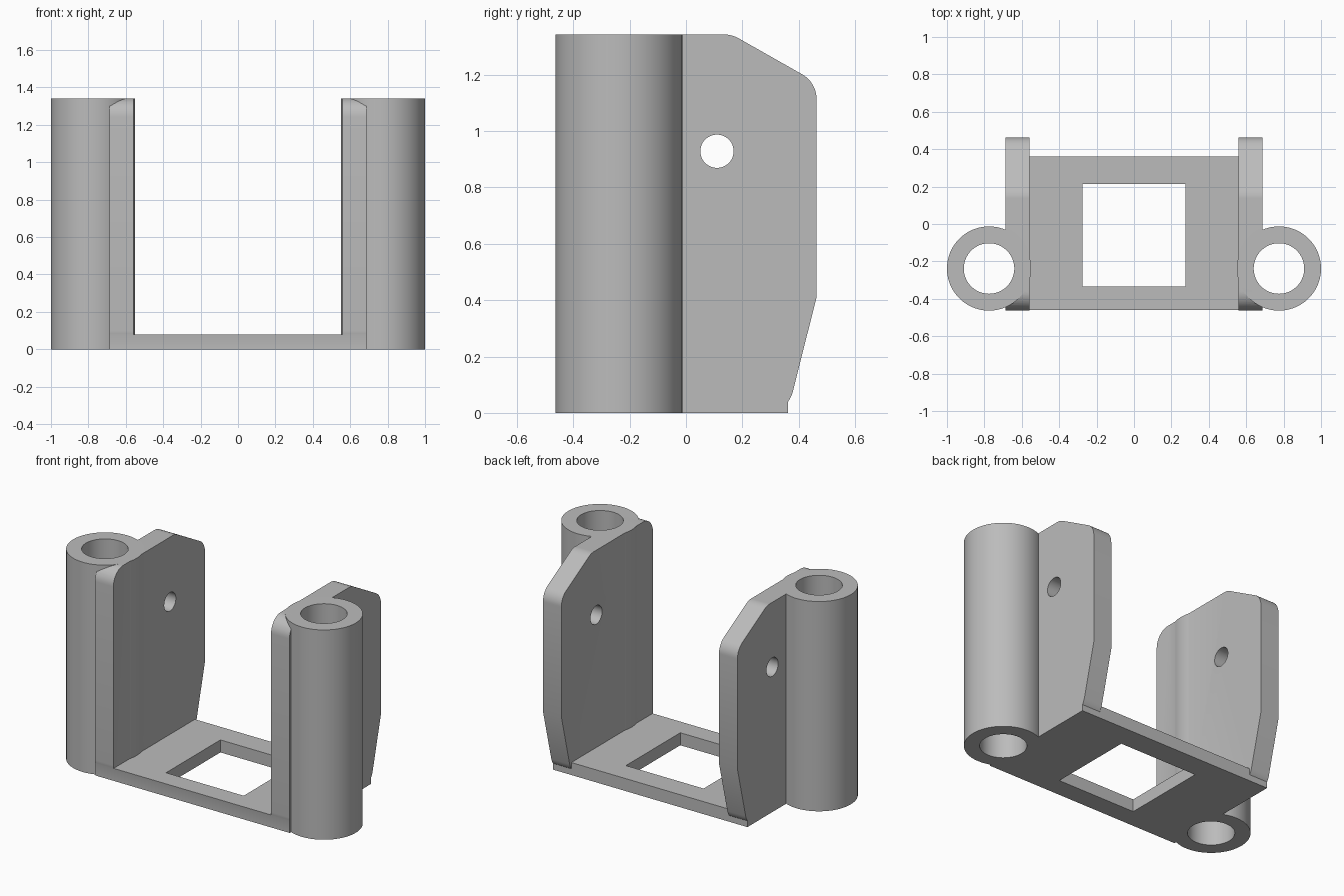
import bpy, bmesh, math
from mathutils import Vector

if "Cube" in bpy.data.objects:
    bpy.data.objects.remove(bpy.data.objects["Cube"])

H = 1.342                       # overall height
FRONT, BACK = -0.463, 0.463
TUBE_X, TUBE_Y, TUBE_R, BORE_R = 0.775, -0.238, 0.225, 0.135

grey = bpy.data.materials.new("light grey")
grey.diffuse_color = (0.5, 0.5, 0.5, 1)
grey.use_nodes = True
grey.node_tree.nodes["Principled BSDF"].inputs["Base Color"].default_value = grey.diffuse_color


def finish(name, bm):
    bmesh.ops.recalc_face_normals(bm, faces=bm.faces)
    me = bpy.data.meshes.new(name)
    bm.to_mesh(me)
    bm.free()
    me.materials.append(grey)
    ob = bpy.data.objects.new(name, me)
    bpy.context.collection.objects.link(ob)
    return ob


def box(name, x0, x1, y0, y1, z0, z1):
    return prism(name, [(y0, z0), (y1, z0), (y1, z1), (y0, z1)], x0, x1)


def prism(name, yz, x0, x1):
    """Extrude a y-z outline along x."""
    bm = bmesh.new()
    f = bm.faces.new([bm.verts.new((x0, y, z)) for y, z in yz])
    ext = bmesh.ops.extrude_face_region(bm, geom=[f])
    vs = [g for g in ext["geom"] if isinstance(g, bmesh.types.BMVert)]
    bmesh.ops.translate(bm, vec=(x1 - x0, 0, 0), verts=vs)
    return finish(name, bm)


def cylinder(name, loc, r, depth, axis="Z", n=96):
    bm = bmesh.new()
    bmesh.ops.create_cone(bm, cap_ends=True, segments=n, radius1=r, radius2=r, depth=depth)
    ob = finish(name, bm)
    if axis == "X":
        ob.rotation_euler = (0, math.pi / 2, 0)
    ob.location = loc
    return ob


def rounded(corners, n=10):
    """Replace each (y, z, radius) corner by a tangent arc."""
    out = []
    for i, (y, z, r) in enumerate(corners):
        p = Vector((y, z))
        if r == 0:
            out.append((y, z))
            continue
        a = (Vector(corners[i - 1][:2]) - p).normalized()
        b = (Vector(corners[(i + 1) % len(corners)][:2]) - p).normalized()
        half = a.angle(b) / 2
        c = p + (a + b).normalized() * r / math.sin(half)
        t = r / math.tan(half)
        u, v = p + a * t - c, p + b * t - c
        ang = u.angle(v)
        for k in range(n + 1):
            s = k / n
            q = c + (u * math.sin((1 - s) * ang) + v * math.sin(s * ang)) / math.sin(ang)
            out.append((q.x, q.y))
    return out


def boolean(target, other, op):
    m = target.modifiers.new("cut", "BOOLEAN")
    m.operation, m.solver, m.object = op, "EXACT", other
    bpy.context.view_layer.objects.active = target
    bpy.ops.object.modifier_apply(modifier=m.name)
    bpy.data.objects.remove(other)


# base plate forms the body everything else is joined to
bracket = box("bracket", -0.688, 0.688, -0.46, 0.362, 0, 0.08)

# side walls with rounded corners and the tubes outside them
outline = rounded([(FRONT, 0, 0.1), (0.36, 0, 0.1), (BACK, 0.41, 0), (BACK, H - 0.17, 0.1),
                   (0.163, H, 0.1), (FRONT, H, 0.1)])
for s in (-1, 1):
    x0, x1 = sorted((s * 0.558, s * 0.688))
    boolean(bracket, prism("side_wall", outline, x0, x1), "UNION")
    boolean(bracket, cylinder("tube", (s * TUBE_X, TUBE_Y, H / 2), TUBE_R, H), "UNION")

# bores, pivot holes and the square window in the base
for s in (-1, 1):
    boolean(bracket, cylinder("bore", (s * TUBE_X, TUBE_Y, H / 2), BORE_R, 2), "DIFFERENCE")
    boolean(bracket, cylinder("pivot_hole", (s * 0.62, 0.11, 0.928), 0.059, 0.4, "X", 48), "DIFFERENCE")
boolean(bracket, box("window", -0.275, 0.275, -0.335, 0.215, -0.1, 0.2), "DIFFERENCE")

# smooth the round surfaces, keep edges crisp
bpy.ops.object.select_all(action="DESELECT")
bracket.select_set(True)
bpy.context.view_layer.objects.active = bracket
bpy.ops.object.shade_smooth_by_angle(angle=math.radians(25))
